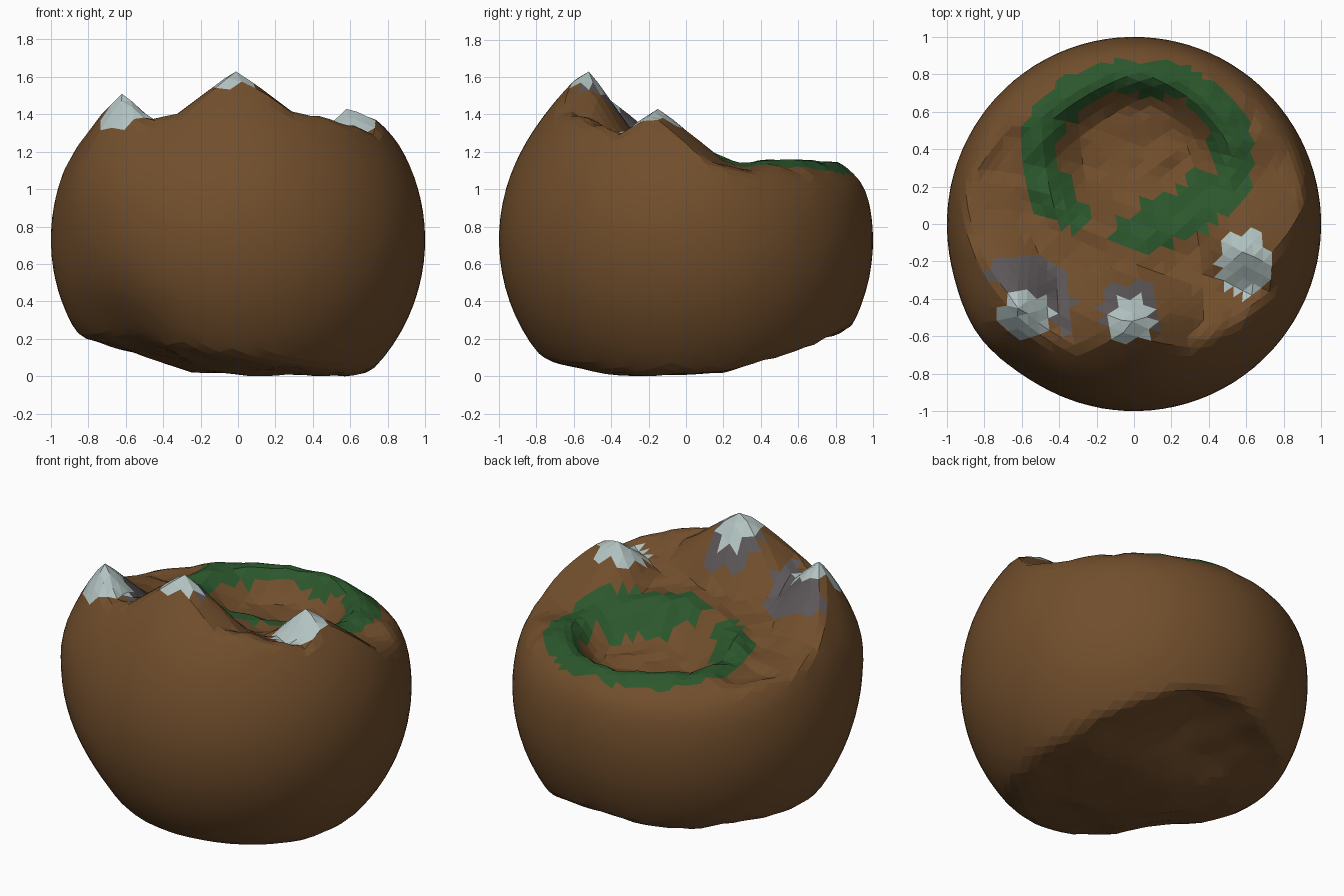
import bpy, bmesh, math
from math import exp, hypot, atan2, degrees, radians
from mathutils import Vector, noise

if "Cube" in bpy.data.objects:
    bpy.data.objects.remove(bpy.data.objects["Cube"])

CZ = 0.73  # height of the round body's centre

# Peaks: x, y, top, inner slope, side slope, bulge above the shell, snow centre, snow radii
PEAKS = [
    (-0.62, -0.45, 1.52, 1.05, 0.75, 0.12, (-0.58, -0.48), (0.15, 0.12)),
    (-0.01, -0.52, 1.64, 1.40, 0.75, 0.06, (-0.02, -0.51), (0.12, 0.13)),
    (0.58, -0.15, 1.44, 1.00, 0.80, 0.00, (0.59, -0.21), (0.14, 0.18)),
]
# Front-to-back profile of the cut top
TOP = [(-1.1, 1.50), (-0.6, 1.40), (-0.45, 1.34), (-0.3, 1.26), (0, 1.17),
       (0.3, 1.10), (0.6, 1.12), (0.8, 1.10), (1.1, 1.12)]
# Front-to-back profile of the underside
UNDER = [(-1.1, 0.15), (-0.6, 0.045), (-0.3, 0.005), (0.2, 0.015), (0.4, 0.07),
         (0.78, 0.12), (1.1, 0.13)]


def interp(pts, t):
    for (a, u), (b, v) in zip(pts, pts[1:]):
        if t <= b:
            return u + (v - u) * (t - a) / (b - a)
    return pts[-1][1]


def clamp(t):
    return min(max(t, 0), 1)


def smin(a, b, k):
    h = max(k - abs(a - b), 0) / k
    return min(a, b) - h * h * k / 4


def bump(x, y, cx, cy, r):
    return exp(-((x - cx) ** 2 + (y - cy) ** 2) / (r * r))


def ring(x, y):
    """Elliptical distance and angle around the crater."""
    dx, dy = (x - 0.01) / 0.61, (y - 0.37) / 0.50
    return hypot(dx, dy), degrees(atan2(dy, dx))


def peak_height(p, x, y, shell):
    """Inner side is a cone; outer side follows the round shell."""
    dx, dy = x - p[0], y - p[1]
    n = hypot(p[0], p[1])
    out = (dx * p[0] + dy * p[1]) / n
    side = (dx * p[1] - dy * p[0]) / n
    r = hypot(side * p[4], out * p[3] if out < 0 else out * 0.4)
    return min(p[2] - r, shell + p[5] * exp(-(dx * dx + dy * dy) / 0.04))


def top_height(x, y, shell):
    q, a = ring(x, y)
    h = interp(TOP, y)
    h += 0.045 * exp(-((q - 0.87) / 0.16) ** 2)           # grassy rim
    t = clamp((0.80 - q) / 0.34)
    h -= 0.13 * t * t * (3 - 2 * t) * (0.6 + 0.4 * clamp((y - 0.1) / 0.4))
    h += 0.025 * noise.noise(Vector((x * 8, y * 8, 3)))
    k = 0.06 + 0.2 * clamp((y - 0.2) / 0.4)               # softer shoulder at the back
    return max([smin(shell, h, k)] + [peak_height(p, x, y, shell) for p in PEAKS])


def under_height(x, y, shell):
    b = max(interp(UNDER, y), 0.03 + 0.32 * (-0.3 - x))
    b += 0.14 * bump(x, y, 0.05, 0.75, 0.42)              # hollow at the back
    b += 0.08 * bump(x, y, -0.6, 0.6, 0.35)
    b += 0.10 * bump(x, y, -0.5, -0.62, 0.40)             # hollow at the front left
    b += 0.012 * noise.noise(Vector((x * 6, y * 6, 9)))
    return -smin(-shell, -b, 0.06)


def part_of(c):
    """Which part a surface face belongs to."""
    if c.z < 1.0:
        return "earth_body"
    for p in PEAKS:
        (sx, sy), (rx, ry) = p[6], p[7]
        if hypot((c.x - sx) / rx, (c.y - sy) / ry) < 1:
            return "snow_caps"
    # bare rock on the crater side of two peaks
    dx, dy = c.x + 0.60, c.y + 0.44
    if hypot(dx, dy) < 0.28 and 0.6 * dx + 0.8 * dy > 0.02:
        return "rock_faces"
    if hypot(c.x + 0.02, c.y + 0.47) < 0.165 and c.y > -0.56:
        return "rock_faces"
    q, a = ring(c.x, c.y)
    w = 0.10 * noise.noise(Vector((c.x * 6, c.y * 6, 1)))
    inner = 0.47 if -85 < a < -15 else 0.67
    if inner + w < q < 1.02 + w * 0.6 and not -122 < a < -102:
        return "grass_ring"
    return "earth_body"


# Sculpt the whole surface from one round shell
bm = bmesh.new()
bmesh.ops.create_icosphere(bm, subdivisions=5, radius=1)
# turn the sphere so its regular pattern does not show from above
bmesh.ops.rotate(bm, verts=bm.verts, matrix=Vector((0, 0, 1)).rotation_difference(
    Vector((0.3, 0.5, 0.8))).to_matrix())
dent = Vector((-0.62, -0.55, -0.60)).normalized()
swell = Vector((-0.78, -0.56, 0.32)).normalized()
for v in bm.verts:
    d = v.co.normalized()
    s = 1 - 0.09 * exp(-(d - dent).length_squared / 0.13)
    s += 0.05 * exp(-(d - swell).length_squared / 0.08)
    x, y, z = d.x * s, d.y * s, CZ + d.z * s
    if d.z > 0.05:
        z = top_height(x, y, z)
    elif d.z < -0.05:
        z = under_height(x, y, z)
    v.co = (x, y, z)
# pull the nearest vertex onto each summit
for p in PEAKS:
    v = min(bm.verts, key=lambda v: hypot(v.co.x - p[0], v.co.y - p[1]) + 9 * (v.co.z < CZ))
    v.co = (p[0], p[1], p[2] - 0.01)
low = min(v.co.z for v in bm.verts)
for v in bm.verts:
    v.co.z -= low

# Sort the faces into parts
parts = {}
for f in bm.faces:
    parts.setdefault(part_of(f.calc_center_median()), []).append(f)

COLORS = {
    "earth_body": (0.165, 0.076, 0.025, 1),
    "grass_ring": (0.024, 0.095, 0.025, 1),
    "rock_faces": (0.105, 0.093, 0.097, 1),
    "snow_caps": (0.45, 0.55, 0.54, 1),
}
for name, faces in parts.items():
    index, coords, polys = {}, [], []
    for f in faces:
        for v in f.verts:
            if v not in index:
                index[v] = len(coords)
                coords.append(v.co[:])
        polys.append([index[v] for v in f.verts])
    me = bpy.data.meshes.new(name)
    me.from_pydata(coords, [], polys)
    mat = bpy.data.materials.new(name)
    mat.diffuse_color = COLORS[name]
    mat.use_nodes = True
    mat.node_tree.nodes["Principled BSDF"].inputs["Base Color"].default_value = mat.diffuse_color
    me.materials.append(mat)
    ob = bpy.data.objects.new(name, me)
    bpy.context.collection.objects.link(ob)
    # body is softly rounded, the other parts stay faceted
    if name == "earth_body":
        bpy.context.view_layer.objects.active = ob
        ob.select_set(True)
        bpy.ops.object.shade_smooth_by_angle(angle=radians(8))
        ob.select_set(False)
bm.free()
